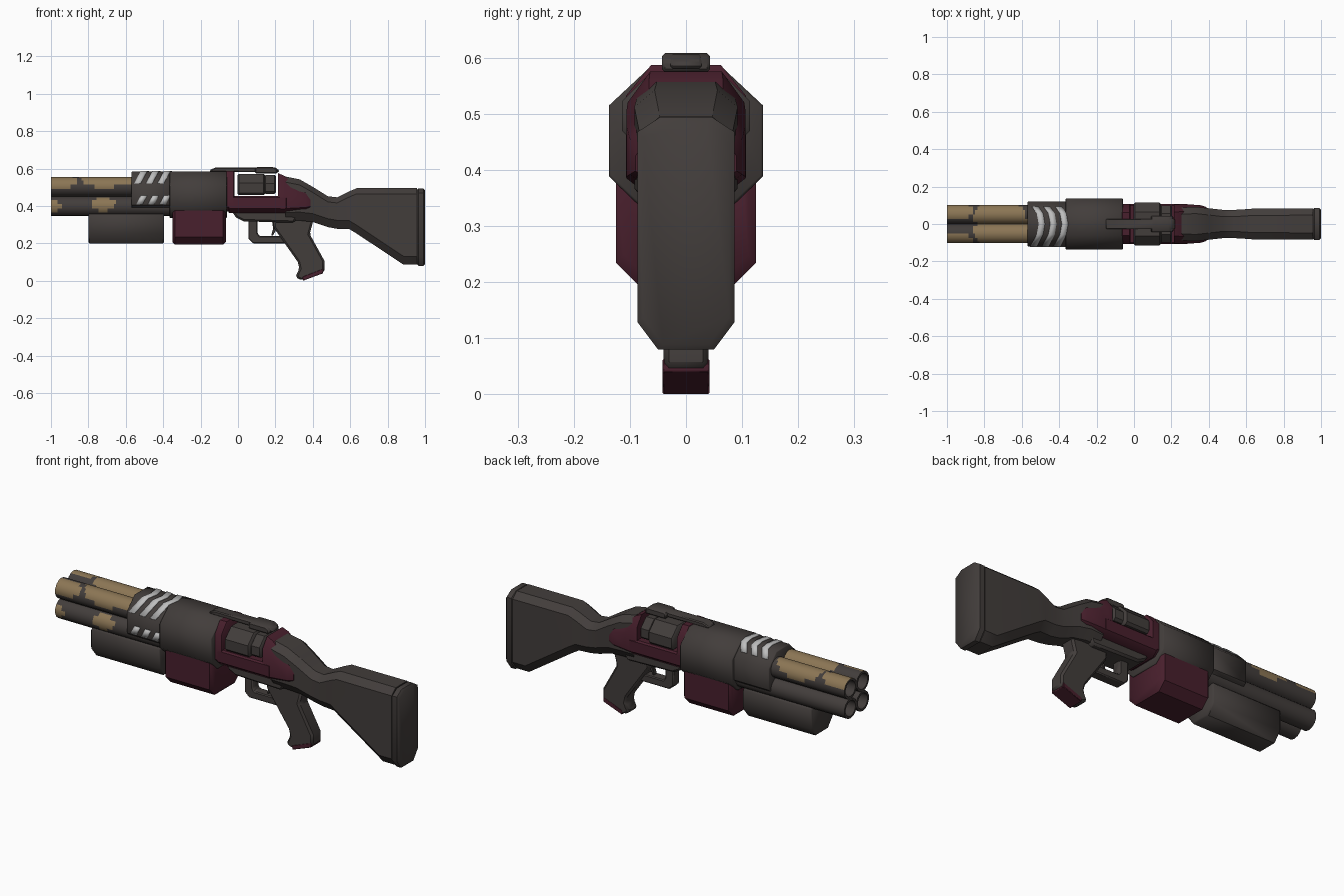
import bpy, bmesh, math

if "Cube" in bpy.data.objects:
    bpy.data.objects.remove(bpy.data.objects["Cube"], do_unlink=True)


def material(name, *rgb):
    m = bpy.data.materials.new(name)
    m.use_nodes = True
    color = (*rgb, 1)
    m.diffuse_color = color
    bsdf = next(n for n in m.node_tree.nodes if n.type == 'BSDF_PRINCIPLED')
    bsdf.inputs["Base Color"].default_value = color
    bsdf.inputs["Roughness"].default_value = 0.7
    return m


GREY = material("dark grey", .055, .047, .044)
MAROON = material("maroon", .066, .014, .026)
TAN = material("tan", .26, .18, .09)
WHITE = material("pale grey", .52, .52, .52)


def finish(name, bm, mats, bevel=0, angle=40):
    """Turn a bmesh into a shaded object."""
    bmesh.ops.recalc_face_normals(bm, faces=bm.faces)
    mesh = bpy.data.meshes.new(name)
    bm.to_mesh(mesh)
    bm.free()
    for m in mats:
        mesh.materials.append(m)
    mesh.shade_smooth()
    mesh.set_sharp_from_angle(angle=math.radians(angle))
    obj = bpy.data.objects.new(name, mesh)
    bpy.context.collection.objects.link(obj)
    if bevel:
        mod = obj.modifiers.new("bevel", 'BEVEL')
        mod.width = bevel
        mod.segments = 1
        mod.limit_method = 'ANGLE'
    return obj


def loft(rings):
    """Skin matching rings of points and cap both ends."""
    bm = bmesh.new()
    rows = [[bm.verts.new(p) for p in ring] for ring in rings]
    n = len(rows[0])
    for a, b in zip(rows, rows[1:]):
        for i in range(n):
            j = (i + 1) % n
            bm.faces.new((a[i], a[j], b[j], b[i]))
    bm.faces.new(rows[0])
    bm.faces.new(rows[-1])
    return bm


def body(name, mat, sections, top, bottom, angle=40):
    """Loft chamfered sections (x, half width, low z, high z) along x."""
    rings = []
    for x, w, lo, hi in sections:
        half = [(w - bottom[0], lo), (w, lo + bottom[1]),
                (w, hi - top[1]), (w - top[0], hi)]
        rings.append([(x, y, z) for y, z in half]
                     + [(x, -y, z) for y, z in reversed(half)])
    return finish(name, loft(rings), [mat], angle=angle)


def block(name, mat, start, end, w, lo, hi, top, bottom, inset=.008, angle=40):
    """Chamfered body with slightly narrowed ends."""
    s = (w - inset, lo + inset, hi - inset)
    return body(name, mat, [(start, *s), (start + inset, w, lo, hi),
                            (end - inset, w, lo, hi), (end, *s)], top, bottom, angle)


def prism(name, mat, outline, w, bevel=.006):
    """Extrude a side outline of (x, z) points across the width."""
    bm = loft([[(x, y, z) for x, z in outline] for y in (-w, w)])
    return finish(name, bm, [mat], bevel)


# Four hollow barrels with painted patches: centre, then radii
PATCHES = [
    ((-.72, 0, .56), (.14, .2, .075)),
    ((-.62, -.04, .55), (.07, .1, .06)),
    ((-.95, -.085, .53), (.09, .05, .04)),
    ((-.95, .075, .545), (.09, .05, .04)),
    ((-.72, -.1, .41), (.065, .05, .038)),
    ((-1, -.1, .4), (.055, .05, .03)),
]


def painted(p):
    return any(sum(((a - b) / r) ** 2 for a, b, r in zip(p, c, radii)) < 1
               for c, radii in PATCHES)


SIDES, STEPS, R, BORE = 14, 56, .053, .041
for y, side in ((-.051, "right"), (.051, "left")):
    for z, level in ((.398, "lower"), (.502, "upper")):
        spans = [(-.92, BORE), (-1, BORE)]
        spans += [(-1 + .65 * i / STEPS, R) for i in range(STEPS + 1)]
        turns = [math.tau * (i + .5) / SIDES for i in range(SIDES)]
        bm = loft([[(x, y + r * math.cos(t), z + r * math.sin(t)) for t in turns]
                   for x, r in spans])
        for f in bm.faces:
            c = f.calc_center_median()
            outer = math.hypot(c.y - y, c.z - z) > .05
            f.material_index = int(outer and painted(c))
        finish(f"{level}_{side}_barrel", bm, [GREY, TAN])

# Barrel sleeve and main shroud
block("barrel_sleeve", GREY, -.57, -.355, .12, .38, .583, (.065, .065), (.03, .025),
      .003, 50)
block("main_shroud", GREY, -.365, -.06, .137, .335, .585, (.075, .07), (.055, .053),
      .003, 50)


# Slanted stripes lying on the sleeve
def stripe(name, path, shift, width=.034):
    bm = bmesh.new()
    rows = [[bm.verts.new((x + shift + d, y, z)) for d in (0, width)]
            for x, y, z in path]
    for (a, b), (c, d) in zip(rows, rows[1:]):
        bm.faces.new((a, b, d, c))
    mod = finish(name, bm, [WHITE]).modifiers.new("thickness", 'SOLIDIFY')
    mod.thickness = .003
    mod.offset = 0


OVER = [(-.555, -.123, .52), (-.52, -.056, .585), (-.51, 0, .585),
        (-.52, .056, .585), (-.545, .092, .55)]
SIDE = [(-.545, -.122, .407), (-.52, -.122, .455)]
for k in range(3):
    stripe(f"upper_stripe_{k}", OVER, k * .062)
    stripe(f"side_stripe_{k}", SIDE, k * .062)

# Fore grip and magazine under the barrels
block("fore_grip", GREY, -.8, -.395, .092, .2, .36, (.01, .01), (.04, .05), .006, 50)
block("magazine", MAROON, -.35, -.065, .125, .193, .4, (.01, .01), (.042, .042), .014)

# Receiver: front wall, lower frame and sloping rear
block("receiver_front", MAROON, -.065, -.02, .107, .37, .587, (.045, .055),
      (.03, .025), .003)
block("receiver_lower", MAROON, -.05, .26, .107, .362, .452, (.008, .008),
      (.03, .025), .003)
body("receiver_rear", MAROON,
     [(.215, .104, .365, .575), (.25, .106, .365, .56), (.28, .106, .368, .532),
      (.36, .1, .372, .51), (.388, .09, .378, .48)], (.04, .055), (.025, .02))

# Drum held in the open window
block("drum", GREY, -.003, .145, .114, .458, .572, (.05, .05), (.012, .012))
block("drum_rear", GREY, .14, .203, .1, .464, .566, (.045, .045), (.012, .012))

# Top strap with its rear latch
prism("top_strap", GREY, [(-.15, .582), (-.15, .592), (-.12, .606), (.2, .606),
                          (.22, .59), (.22, .58)], .028)
prism("strap_latch", GREY, [(.09, .574), (.09, .602), (.1, .608), (.19, .608),
                            (.21, .595), (.21, .574)], .043)

# Stock with tang and butt pad
body("stock", GREY,
     [(.255, .088, .32, .557), (.33, .092, .322, .542), (.4, .084, .314, .502),
      (.48, .075, .287, .452), (.53, .075, .278, .446), (.595, .079, .276, .478),
      (.635, .082, .252, .495), (.885, .083, .086, .495), (.958, .083, .086, .495)],
     (.036, .03), (.034, .045), 30)
block("butt_pad", GREY, .955, 1, .086, .08, .494, (.04, .026), (.036, .048), .009)

# Underside plate, trigger and guard
prism("trigger_plate", GREY, [(-.04, .38), (-.01, .338), (.03, .318), (.3, .31),
                              (.34, .38)], .07, .01)
prism("trigger_guard", GREY, [(.055, .33), (.055, .225), (.08, .2), (.26, .2),
                              (.26, .24), (.115, .24), (.104, .255), (.104, .33)],
      .027, .005)
prism("trigger", GREY, [(.18, .33), (.21, .33), (.203, .27), (.185, .24),
                        (.178, .245), (.188, .28)], .012, .002)

# Pistol grip with coloured base
prism("pistol_grip", GREY, [(.19, .33), (.19, .285), (.32, .1), (.328, .065),
                            (.307, .02), (.34, .002), (.463, .048), (.463, .105),
                            (.383, .25), (.405, .33)], .04, .01)
prism("grip_base", MAROON, [(.345, .022), (.347, 0), (.455, .04), (.455, .064)],
      .0415, .002)
